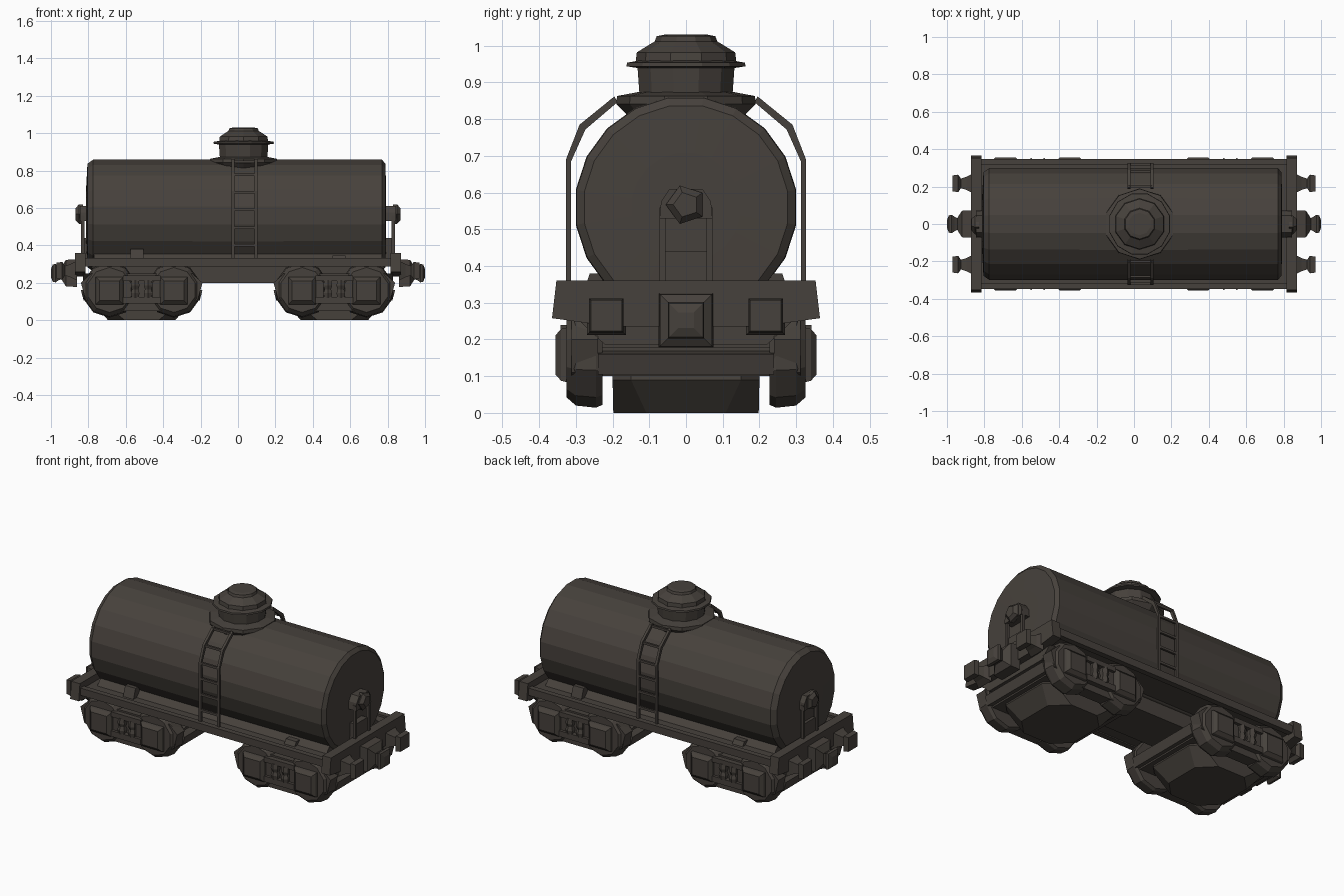
import bpy, bmesh, math
from mathutils import Vector


def material(name, rgb):
    m = bpy.data.materials.new(name)
    m.diffuse_color = (*rgb, 1)
    return m


BROWN = material("dark_brown_grey", (0.062, 0.053, 0.045))


def finish(name, bm, mat=BROWN):
    bmesh.ops.recalc_face_normals(bm, faces=bm.faces[:])
    me = bpy.data.meshes.new(name)
    bm.to_mesh(me)
    bm.free()
    me.materials.append(mat)
    ob = bpy.data.objects.new(name, me)
    bpy.context.collection.objects.link(ob)
    return ob


def loft(name, rings):
    """Closed skin through a list of equal-length point rings."""
    bm = bmesh.new()
    vs = [[bm.verts.new(p) for p in r] for r in rings]
    n = len(vs[0])
    for a, b in zip(vs, vs[1:]):
        for i in range(n):
            bm.faces.new((a[i], a[(i + 1) % n], b[(i + 1) % n], b[i]))
    bm.faces.new(vs[0])
    bm.faces.new(vs[-1])
    return finish(name, bm)


def prism(name, pts, axis, a, b):
    """Extrude a profile: axis x takes (y,z), axis y takes (x,z) points."""
    put = (lambda p, t: (t, p[0], p[1])) if axis == "x" else (lambda p, t: (p[0], t, p[1]))
    return loft(name, [[put(p, t) for p in pts] for t in (a, b)])


def box(name, x0, x1, y0, y1, z0, z1):
    return prism(name, [(x0, z0), (x1, z0), (x1, z1), (x0, z1)], "y", y0, y1)


def lathe(name, profile, n, axis, centre, turn=0.5):
    """Revolve (radius, distance) pairs about an axis through centre."""
    c = Vector(centre)
    rings = []
    for r, h in profile:
        ring = []
        for i in range(n):
            t = 2 * math.pi * (i + turn) / n
            u, v = r * math.cos(t), r * math.sin(t)
            ring.append(c + Vector({"x": (h, u, v), "y": (u, h, v), "z": (u, v, h)}[axis]))
        rings.append(ring)
    return loft(name, rings)


# tank barrel with slightly bevelled ends
lathe("tank", [(0.15, -0.812), (0.28, -0.805), (0.302, -0.775), (0.304, 0),
               (0.302, 0.77), (0.28, 0.788), (0.15, 0.792)], 20, "x", (0, 0, 0.56))

# filler dome: thin collar, drum, lid flange and cap
lathe("dome_collar", [(0.15, 0.80), (0.19, 0.842), (0.188, 0.863), (0.13, 0.874)], 10, "z", (0.03, 0, 0))
lathe("dome_drum", [(0.13, 0.85), (0.137, 0.945)], 12, "z", (0.03, 0, 0))
lathe("dome_flange", [(0.14, 0.94), (0.168, 0.944), (0.166, 0.954), (0.13, 0.96)], 12, "z", (0.03, 0, 0))
lathe("dome_cap", [(0.138, 0.95), (0.134, 0.982), (0.085, 1.012), (0.08, 1.026), (0.06, 1.03)],
      10, "z", (0.03, 0, 0))

# deck, sills and underframe
box("deck", -0.82, 0.82, -0.33, 0.33, 0.295, 0.32)
box("centre_sill", -0.78, 0.78, -0.13, 0.13, 0.20, 0.30)
for s in (-1, 1):
    box("side_sill", -0.84, 0.84, s * 0.315, s * 0.348, 0.288, 0.332)
    # cradle filling the gap between deck and tank
    prism("tank_cradle", [(s * 0.08, 0.31), (s * 0.26, 0.31), (s * 0.215, 0.36), (s * 0.12, 0.33)],
          "x", -0.77, 0.77)
    for x, h in ((-0.54, -s), (0.54, s)):
        top = 0.38 if h > 0 else 0.345
        prism("saddle_block", [(s * 0.2, 0.31), (s * 0.285, 0.31), (s * 0.262, top), (s * 0.22, top)],
              "x", x - 0.035, x + 0.035)

# ladders, one on each side, bending over the tank
path = [(0.327, 0.32), (0.327, 0.69), (0.29, 0.785), (0.195, 0.862)]
inner = [(0.313, 0.32), (0.313, 0.685), (0.274, 0.772), (0.187, 0.846)]
for s in (-1, 1):
    strip = [(s * y, z) for y, z in path + inner[::-1]]
    for x in (-0.035, 0.088):
        prism("ladder_rail", strip, "x", x, x + 0.015)
    for y, z in ((0.32, 0.40), (0.32, 0.495), (0.32, 0.59), (0.32, 0.685), (0.281, 0.777), (0.2, 0.848)):
        box("ladder_rung", -0.03, 0.095, s * (y - 0.006), s * (y + 0.006), z - 0.007, z + 0.007)


def end_parts(e):
    # buffer beam and the tapered apron beneath it
    prism("buffer_beam", [(-0.365, 0.258), (-0.2, 0.235), (0.2, 0.235), (0.365, 0.258),
                          (0.353, 0.36), (-0.353, 0.36)], "x", e * 0.815, e * 0.872)
    prism("beam_apron", [(-0.29, 0.25), (-0.22, 0.185), (0.22, 0.185), (0.29, 0.25)],
          "x", e * 0.74, e * 0.83)
    # buffers
    for y in (-0.217, 0.217):
        lathe("buffer", [(0.075, e * 0.86), (0.05, e * 0.895), (0.036, e * 0.925),
                         (0.066, e * 0.94), (0.06, e * 0.97)], 4, "x", (0, y, 0.265))
    # coupler
    lathe("coupler", [(0.105, e * 0.86), (0.1, e * 0.92), (0.045, e * 0.945), (0.055, e * 0.96),
                      (0.07, e * 0.975), (0.065, e * 0.99), (0.03, e * 1.0)], 4, "x", (0, 0, 0.252))
    # brake stand against the tank end
    for s in (-1, 1):
        box("brake_post", e * 0.822, e * 0.84, s * 0.056, s * 0.072, 0.33, 0.56)
    prism("brake_arch", [(-0.072, 0.53), (0.072, 0.53), (0.068, 0.575), (0.045, 0.61), (-0.045, 0.61),
                         (-0.068, 0.575)], "x", e * 0.785, e * 0.845)
    lathe("brake_housing", [(0.055, e * 0.83), (0.055, e * 0.85), (0.035, e * 0.868)], 5, "x", (0, 0, 0.567))
    box("brake_foot", e * 0.785, e * 0.83, -0.056, 0.056, 0.33, 0.44)


def bogie(cx):
    # solid middle body with a broad flat eight-sided underside
    def octagon(hx, hy, cut, z):
        quarter = [(hx, hy - cut), (hx - cut, hy)]
        half = quarter + [(-x, y) for x, y in quarter[::-1]]
        return [(cx + x, y, z) for x, y in half + [(-x, -y) for x, y in half]]
    loft("bogie_body", [octagon(0.18, 0.198, 0.09, 0), octagon(0.255, 0.2, 0.05, 0.09),
                        octagon(0.25, 0.2, 0.05, 0.13)])
    box("bolster", cx - 0.1, cx + 0.1, -0.25, 0.25, 0.12, 0.25)
    for s in (-1, 1):
        wx = cx + s * 0.172
        box("axle_casing", wx - 0.11, wx + 0.11, -0.24, 0.24, 0.10, 0.18)
        # cross beam at the bogie end
        prism("bogie_end_beam", [(cx + s * 0.25, 0.115), (cx + s * 0.31, 0.105),
                                 (cx + s * 0.325, 0.16), (cx + s * 0.25, 0.175)], "y", -0.24, 0.24)
        for side in (-1, 1):
            # wheel and its journal box
            lathe("wheel", [(0.14, side * 0.228), (0.148, side * 0.245), (0.142, side * 0.30),
                            (0.12, side * 0.325)], 10, "y", (wx, 0, 0.162))
            lathe("journal_box", [(0.11, side * 0.31), (0.1, side * 0.34), (0.075, side * 0.356)],
                  4, "y", (wx, 0, 0.158))
    for side in (-1, 1):
        # side frame plate tying both wheels together
        prism("side_frame", [(cx - 0.325, 0.2), (cx - 0.3, 0.11), (cx - 0.2, 0.06), (cx - 0.1, 0.05),
                             (cx + 0.1, 0.05), (cx + 0.2, 0.06), (cx + 0.3, 0.11), (cx + 0.325, 0.2),
                             (cx + 0.27, 0.25), (cx - 0.27, 0.25)], "y", side * 0.24, side * 0.312)
        box("spring_plank", cx - 0.1, cx + 0.1, side * 0.3, side * 0.342, 0.09, 0.125)
        box("spring_cap", cx - 0.1, cx + 0.1, side * 0.3, side * 0.342, 0.21, 0.24)
        for dx in (-0.035, 0.035):
            lathe("spring", [(0.022, 0.12), (0.027, 0.145), (0.02, 0.165), (0.027, 0.185), (0.022, 0.215)],
                  6, "z", (cx + dx, side * 0.325, 0))


for e in (-1, 1):
    end_parts(e)
    bogie(e * 0.515)
